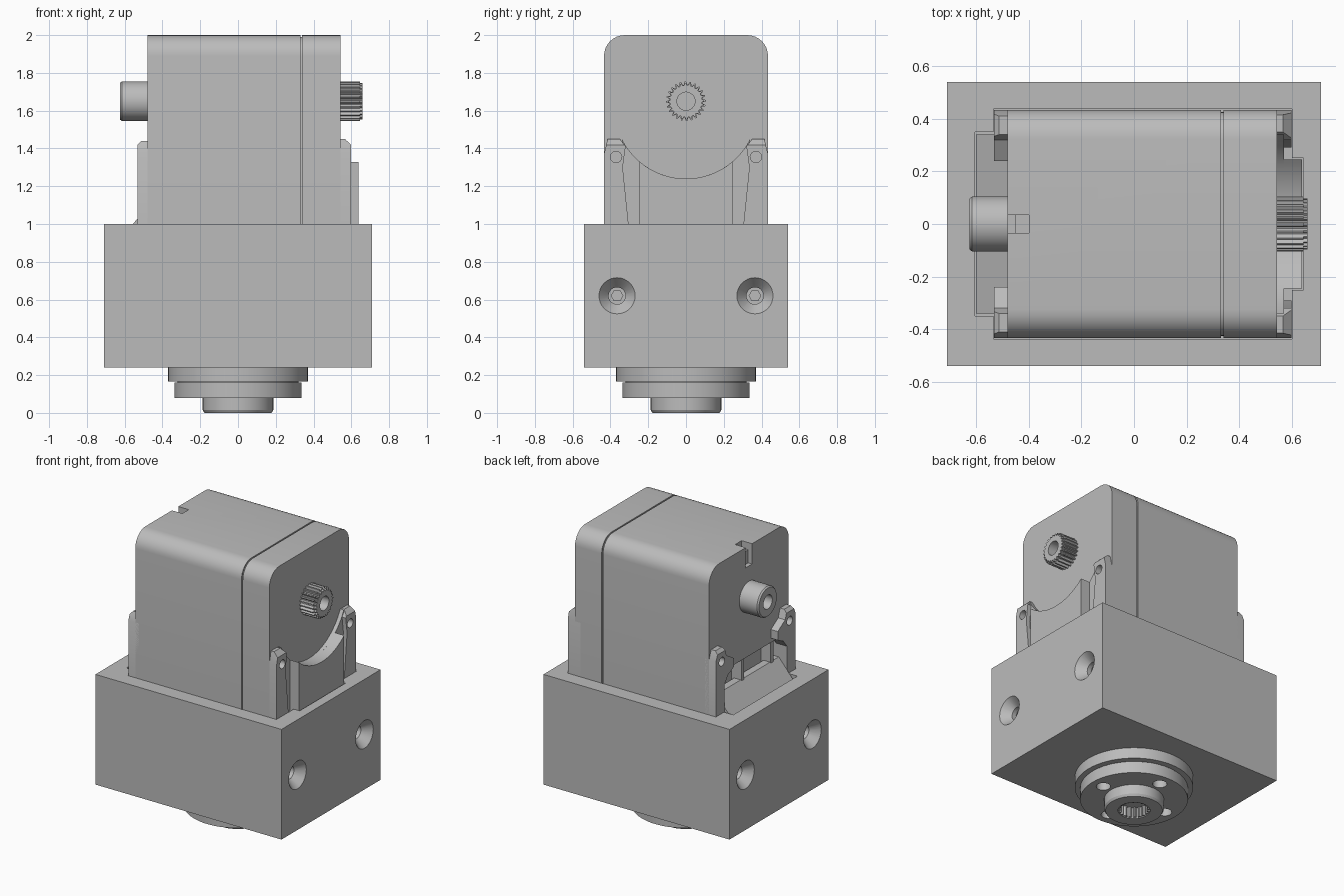
import bpy, bmesh
from math import sin, cos, pi, sqrt
from mathutils import Vector

cube = bpy.data.objects.get("Cube")
if cube:
    bpy.data.objects.remove(cube, do_unlink=True)

grey = bpy.data.materials.new("plain grey")
grey.use_nodes = True
grey.diffuse_color = (0.5, 0.5, 0.5, 1)
grey.node_tree.nodes["Principled BSDF"].inputs["Base Color"].default_value = (0.5, 0.5, 0.5, 1)


def place(axis, a, b, h):
    return Vector({"x": (h, a, b), "y": (a, h, b), "z": (a, b, h)}[axis])


def finish(name, bm):
    bmesh.ops.recalc_face_normals(bm, faces=bm.faces)
    mesh = bpy.data.meshes.new(name)
    bm.to_mesh(mesh)
    bm.free()
    mesh.materials.append(grey)
    ob = bpy.data.objects.new(name, mesh)
    bpy.context.collection.objects.link(ob)
    return ob


def prism(name, pts, lo, hi, axis="x"):
    """Extrude a closed outline along an axis."""
    bm = bmesh.new()
    ends = [[bm.verts.new(place(axis, a, b, h)) for a, b in pts] for h in (lo, hi)]
    for ring in ends:
        bm.faces.new(ring)
    n = len(pts)
    for i in range(n):
        j = (i + 1) % n
        bm.faces.new((ends[0][i], ends[0][j], ends[1][j], ends[1][i]))
    return finish(name, bm)


def box(name, x0, x1, y0, y1, z0, z1):
    return prism(name, [(y0, z0), (y1, z0), (y1, z1), (y0, z1)], x0, x1)


def circle(r, a=0, b=0, n=48, start=0, sweep=2 * pi):
    return [(a + r * cos(start + sweep * i / n), b + r * sin(start + sweep * i / n)) for i in range(n)]


def spline_outline(outer, inner, teeth, a=0, b=0):
    pts = []
    for i in range(teeth * 4):
        r = outer if i % 4 < 2 else inner
        t = 2 * pi * i / (teeth * 4)
        pts.append((a + r * cos(t), b + r * sin(t)))
    return pts


def lathe(name, section, axis, a=0, b=0, n=48):
    """Revolve a closed (radius, height) section into a ring."""
    bm = bmesh.new()
    rings = [[bm.verts.new(place(axis, *p, h)) for p in circle(r, a, b, n)] for r, h in section]
    for k, ring in enumerate(rings):
        nxt = rings[(k + 1) % len(rings)]
        for i in range(n):
            j = (i + 1) % n
            bm.faces.new((ring[i], ring[j], nxt[j], nxt[i]))
    return finish(name, bm)


def cone(name, r0, r1, lo, hi, a, b):
    """Tapered plug along x."""
    bm = bmesh.new()
    ends = [[bm.verts.new(place("x", *p, h)) for p in circle(r, a, b, 32)] for r, h in ((r0, lo), (r1, hi))]
    for ring in ends:
        bm.faces.new(ring)
    for i in range(32):
        j = (i + 1) % 32
        bm.faces.new((ends[0][i], ends[0][j], ends[1][j], ends[1][i]))
    return finish(name, bm)


def cut(target, *cutters):
    for c in cutters:
        mod = target.modifiers.new("cut", "BOOLEAN")
        mod.operation, mod.solver, mod.object = "DIFFERENCE", "EXACT", c
        bpy.context.view_layer.objects.active = target
        bpy.ops.object.modifier_apply(modifier=mod.name)
        bpy.data.objects.remove(c, do_unlink=True)


# Mounting block with a stepped pocket and countersunk side holes
block = box("mounting_block", -0.71, 0.71, -0.54, 0.54, 0.24, 1.0)
cut(block,
    box("c", -0.535, 0.6, -0.438, 0.438, 0.85, 1.1),
    box("c", -0.605, -0.4, -0.35, 0.35, 0.85, 1.1),
    box("c", 0.4, 0.645, -0.25, 0.25, 0.85, 1.1))
for s in (-1, 1):
    for y in (-0.365, 0.365):
        cut(block, cone("c", 0.1, 0.04, s * 0.715, s * 0.645, y, 0.62),
            prism("c", circle(0.045, y, 0.62, 24), s * 0.66, s * 0.58))
        prism("side_screw", circle(0.033, y, 0.62, 6), s * 0.57, s * 0.63)


# Motor housing and end cap, split by a narrow seam
def housing_outline(w, top, r):
    pts = [(w, 0.84)]
    pts += circle(r, w - r, top - r, 8, 0, pi / 2) + [(w - r, top)]
    return pts + [(-y, z) for y, z in reversed(pts)]


housing = prism("housing", housing_outline(0.434, 2.0, 0.11), -0.48, 0.33)
end_cap = prism("end_cap", housing_outline(0.434, 2.0, 0.11), 0.34, 0.543)
prism("seam_core", housing_outline(0.425, 1.991, 0.105), 0.3, 0.38)

# Cable notch in the top edge and the open recess at the rear end
cut(housing,
    box("c", -0.6, -0.45, -0.035, 0.035, 1.86, 2.1),
    box("c", -0.6, -0.4, -0.035, 0.035, 1.95, 2.1),
    box("c", -0.6, -0.4, -0.34, 0.34, 0.8, 1.24))
for y in (0.06, -0.26):
    box("recess_rib", -0.475, -0.39, y - 0.015, y + 0.015, 0.86, 1.25)
prism("rear_ramp", [(-0.42, 0.86), (-0.42, 1.1), (-0.47, 1.1), (-0.6, 0.95), (-0.6, 0.86)],
      -0.34, 0.34, "y")


# Arc-topped panels on the end cap
def arc_panel(name, half, x1):
    top = []
    for i in range(25):
        y = half - 2 * half * i / 24
        top.append((y, 1.62 - sqrt(0.38 ** 2 - y * y)))
    return prism(name, [(-half, 0.86), (half, 0.86)] + top, 0.53, x1)


arc_panel("cap_panel", 0.34, 0.57)
arc_panel("cap_centre_panel", 0.245, 0.638)

# Screw posts at both ends
cap_post = [(0.434, 0.86), (0.434, 1.37), (0.415, 1.45), (0.35, 1.45), (0.32, 1.41),
            (0.335, 1.3), (0.29, 0.86)]
rear_post = [(0.434, 0.86), (0.434, 1.38), (0.41, 1.44), (0.34, 1.44), (0.32, 1.38), (0.24, 1.33),
             (0.24, 1.27), (0.3, 1.24), (0.34, 1.19), (0.34, 0.86)]
for s in (-1, 1):
    for name, outline, x0, x1 in (("cap_post", cap_post, 0.5, 0.598), ("rear_post", rear_post, -0.45, -0.533)):
        post = prism(name, [(s * y, z) for y, z in outline], x0, x1)
        # Bevelled top edge and screw hole
        end = x1 + (0.01 if x1 > 0 else -0.01)
        inner = 0.545 if x1 > 0 else -0.482
        cut(post,
            prism("c", [(inner, 1.47), (end, 1.47), (end, 1.41)], -0.6, 0.6, "y"),
            prism("c", circle(0.03, s * 0.37, 1.355, 24), (x0 + x1) / 2, end))

# Shafts on both ends
knob = prism("splined_shaft", spline_outline(0.105, 0.088, 24, 0, 1.65), 0.53, 0.645)
tip = prism("splined_shaft_tip", spline_outline(0.096, 0.084, 24, 0, 1.65), 0.64, 0.66)
for part in (knob, tip):
    cut(part, prism("c", circle(0.048, 0, 1.65, 32), 0.56, 0.7))
lathe("rear_shaft", [(0.105, -0.46), (0.105, -0.615), (0.097, -0.625), (0.048, -0.625), (0.048, -0.46)],
      "x", 0, 1.65)

# Output flange, drilled disc and splined hub underneath
prism("output_flange", circle(0.37, n=64), 0.165, 0.25, "z")
disc = prism("output_disc", circle(0.337, n=64), 0.08, 0.16, "z")
prism("disc_spacer", circle(0.32, n=64), 0.15, 0.17, "z")
for x, y in circle(0.25, n=4):
    cut(disc, prism("c", circle(0.045, x, y, 24), 0.0, 0.145, "z"))
hub = lathe("output_hub", [(0.187, 0.09), (0.187, 0.015), (0.178, 0.0), (0.1, 0.0), (0.1, 0.09)], "z")
bore = prism("hub_spline_ring", circle(0.115), 0.006, 0.09, "z")
cut(bore, prism("c", spline_outline(0.1, 0.086, 20), -0.1, 0.075, "z"))

# Shading
for ob in bpy.context.view_layer.objects:
    ob.select_set(ob.type == "MESH" and grey.name in ob.data.materials)
bpy.context.view_layer.objects.active = block
bpy.ops.object.shade_smooth_by_angle(angle=0.52)
